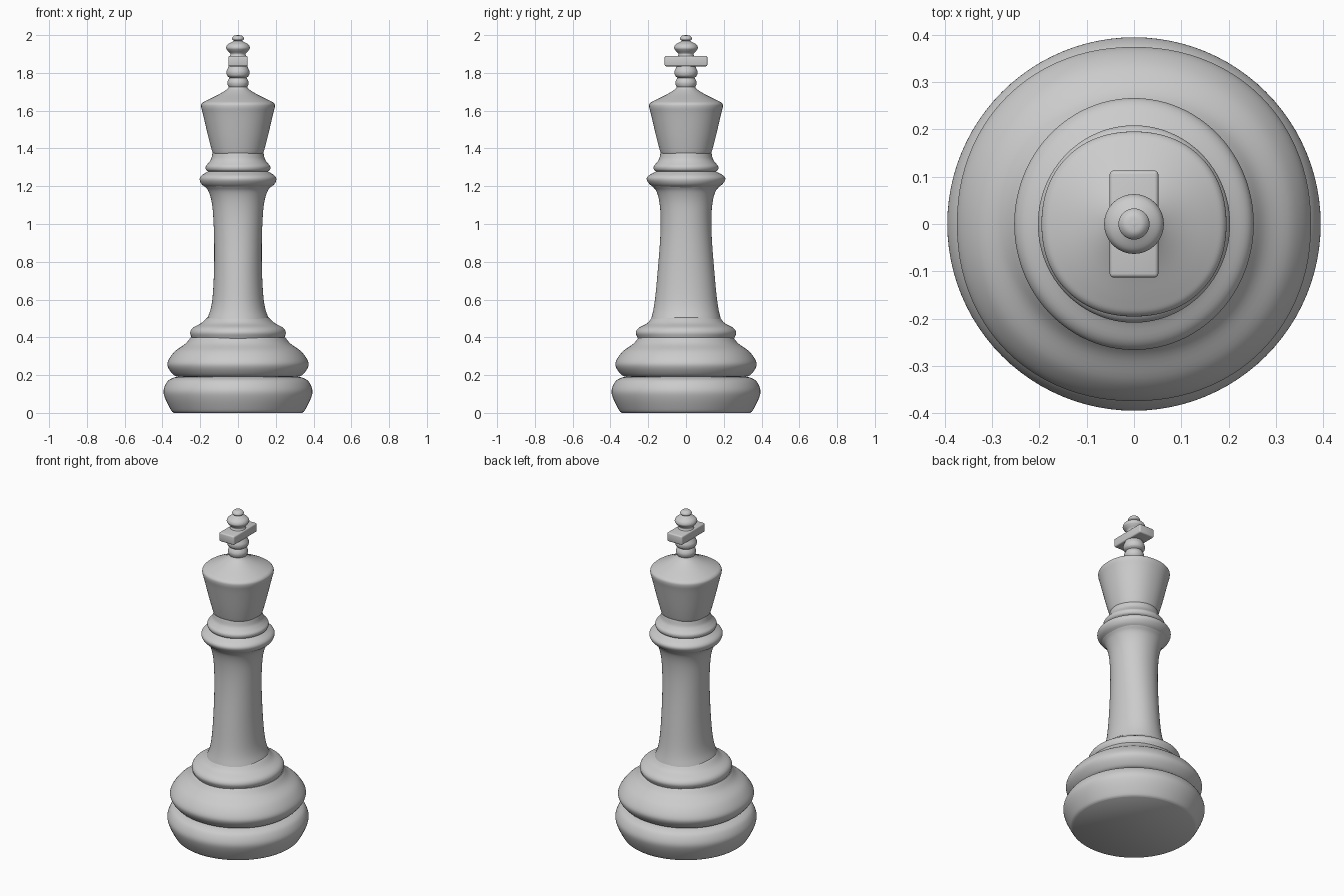
import bpy, bmesh, math
from mathutils import Vector

if "Cube" in bpy.data.objects:
    bpy.data.objects.remove(bpy.data.objects["Cube"])

SEG = 96


def smooth_profile(pts, steps=5):
    """Catmull-Rom curve through (rx, ry, z) points."""
    p = [Vector(q) for q in pts]
    p = [2 * p[0] - p[1]] + p + [2 * p[-1] - p[-2]]
    out = []
    for i in range(1, len(p) - 2):
        a, b, c, d = p[i - 1:i + 3]
        for k in range(steps):
            t = k / steps
            out.append(0.5 * (2 * b + (c - a) * t + (2 * a - 5 * b + 4 * c - d) * t * t
                              + (3 * b - a - 3 * c + d) * t ** 3))
    return out + [p[-2]]


def finish(bm, name, angle):
    bmesh.ops.recalc_face_normals(bm, faces=bm.faces)
    me = bpy.data.meshes.new(name)
    bm.to_mesh(me)
    bm.free()
    ob = bpy.data.objects.new(name, me)
    bpy.context.collection.objects.link(ob)
    bpy.ops.object.select_all(action='DESELECT')
    ob.select_set(True)
    bpy.context.view_layer.objects.active = ob
    bpy.ops.object.shade_smooth_by_angle(angle=math.radians(angle))
    return ob


def turned(name, pts, power=2.0):
    """Turned solid; points are (r, z) or (rx, ry, z), power > 2 squares the section."""
    pts = [(q[0], q[0], q[1]) if len(q) == 2 else q for q in pts]
    bm = bmesh.new()
    rings = []
    for rx, ry, z in smooth_profile(pts):
        ring = []
        for i in range(SEG):
            a = 2 * math.pi * i / SEG
            c, s = math.cos(a), math.sin(a)
            k = (abs(c) ** power + abs(s) ** power) ** (-1 / power)
            ring.append(bm.verts.new((max(rx, 0.001) * c * k, max(ry, 0.001) * s * k, z)))
        rings.append(ring)
    for lo, hi in zip(rings, rings[1:]):
        for i in range(SEG):
            j = (i + 1) % SEG
            bm.faces.new((lo[i], lo[j], hi[j], hi[i]))
    bm.faces.new(rings[0][::-1])
    bm.faces.new(rings[-1])
    return finish(bm, name, 45)


# Base: foot and upper cushion, meeting in a groove
turned("foot", [(0.34, 0), (0.355, 0.015), (0.385, 0.075), (0.394, 0.12),
                (0.375, 0.165), (0.345, 0.185), (0.31, 0.193)])
turned("base_cushion", [(0.31, 0.19), (0.34, 0.2), (0.37, 0.24), (0.37, 0.275),
                        (0.335, 0.325), (0.28, 0.365), (0.25, 0.4)], 2.1)

# Stem with its lower ring, deeper than it is wide
turned("stem_ring", [(0.245, 0.255, 0.395), (0.253, 0.266, 0.425), (0.24, 0.25, 0.45),
                     (0.195, 0.205, 0.475), (0.162, 0.18, 0.505)])
turned("stem", [(0.165, 0.185, 0.495), (0.145, 0.172, 0.55), (0.134, 0.162, 0.62),
                (0.127, 0.15, 0.75), (0.126, 0.138, 0.9), (0.13, 0.134, 1.02),
                (0.138, 0.14, 1.11), (0.155, 0.155, 1.17), (0.175, 0.178, 1.2)], 2.1)

# Collar rings under the head
turned("collar", [(0.165, 1.19), (0.192, 1.21), (0.203, 0.208, 1.235), (0.195, 0.2, 1.255),
                  (0.165, 1.275), (0.15, 1.285)])
turned("upper_collar", [(0.15, 1.275), (0.168, 1.285), (0.171, 1.305), (0.155, 1.325),
                        (0.142, 1.345), (0.135, 1.375), (0.13, 1.385)])

# Flared head with a sloped cap
turned("head", [(0.13, 1.37), (0.137, 1.385), (0.157, 1.46), (0.184, 1.575), (0.195, 1.62),
                (0.19, 1.64), (0.165, 1.655), (0.1, 1.687), (0.06, 1.712), (0.045, 1.73)], 2.15)

# Finial: two beads, a crossbar, a flared bud and a ball
turned("finial_lower_bead", [(0.04, 1.715), (0.052, 1.73), (0.056, 1.75), (0.048, 1.77), (0.042, 1.775)])
turned("finial_upper_bead", [(0.042, 1.773), (0.057, 1.785), (0.061, 1.805), (0.054, 1.825), (0.045, 1.845)])
turned("finial_bud", [(0.045, 1.84), (0.047, 1.88), (0.04, 1.9), (0.055, 1.918),
                      (0.063, 1.932), (0.055, 1.95), (0.03, 1.965), (0.018, 1.972)])
turned("finial_ball", [(0.015, 1.967), (0.03, 1.975), (0.032, 1.985), (0.02, 1.997), (0, 2.0)])

bm = bmesh.new()
bmesh.ops.create_cube(bm, size=1)
for v in bm.verts:
    v.co = (v.co.x * 0.103, v.co.y * 0.226, v.co.z * 0.054 + 1.862)
bmesh.ops.bevel(bm, geom=bm.edges[:], offset=0.008, segments=3, profile=0.5, affect='EDGES')
finish(bm, "crossbar", 35)
